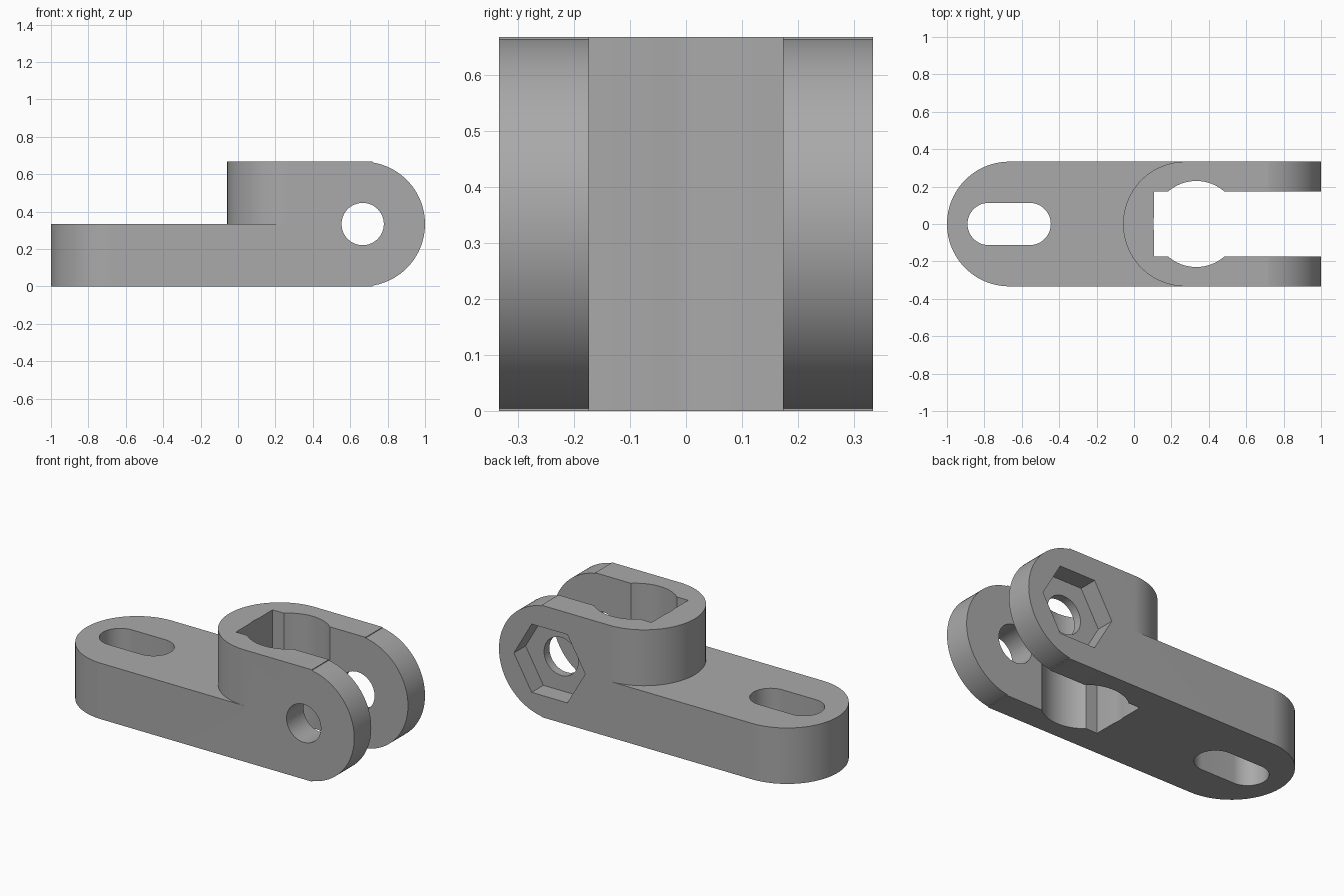
import bpy, bmesh
from math import sin, cos, pi, radians
from mathutils import Matrix

cube = bpy.data.objects.get("Cube")
if cube:
    bpy.data.objects.remove(cube, do_unlink=True)

grey = bpy.data.materials.new("matte_grey")
grey.use_nodes = True
COLOUR = (0.4, 0.4, 0.4, 1)
grey.diffuse_color = COLOUR
grey.node_tree.nodes["Principled BSDF"].inputs["Base Color"].default_value = COLOUR

R = 1 / 3          # half width, plate thickness and end radius
PIVOT = 2 / 3      # x of the pivot bore


def arc(cx, r, start, end, steps):
    """Points on an arc centred on (cx, 0), angles in degrees."""
    return [(cx + r * cos(radians(start + (end - start) * i / steps)),
             r * sin(radians(start + (end - start) * i / steps)))
            for i in range(steps + 1)]


def extrude(name, outline, low, high, across=False):
    """Extrude an outline along z, or along y at pivot height."""
    bm = bmesh.new()
    face = bm.faces.new([bm.verts.new((u, v, low)) for u, v in outline])
    top = bmesh.ops.extrude_face_region(bm, geom=[face])["geom"]
    moved = [v for v in top if isinstance(v, bmesh.types.BMVert)]
    bmesh.ops.translate(bm, verts=moved, vec=(0, 0, high - low))
    if across:
        turn = Matrix.Translation((0, 0, R)) @ Matrix.Rotation(pi / 2, 4, 'X')
        bm.transform(turn)
    bmesh.ops.recalc_face_normals(bm, faces=bm.faces)
    mesh = bpy.data.meshes.new(name)
    bm.to_mesh(mesh)
    bm.free()
    mesh.materials.append(grey)
    obj = bpy.data.objects.new(name, mesh)
    bpy.context.collection.objects.link(obj)
    return obj


def circle(cx, r, sides=64):
    return arc(cx, r, 0, 360, sides)[:-1]


def box(x0, x1, half):
    return [(x0, -half), (x1, -half), (x1, half), (x0, half)]


# Solid parts: mounting plate, raised clamp block, rounded pivot end
body = extrude("clamp_bracket", arc(-PIVOT, R, 90, 270, 48) + [(0.5, -R), (0.5, R)], 0, R)
block = extrude("clamp_block", arc(0.275, R, 90, 270, 48) + [(0.72, -R), (0.72, R)], 0, 2 * R)
pivot_end = extrude("pivot_end", circle(PIVOT, R, 96), -R, R, across=True)

# Openings: plate slot, gap between the arms, round clamp bore, bolt bore, nut pocket
slot = extrude("slot_cutter", arc(-0.777, 0.113, 90, 270, 24) + arc(-0.558, 0.113, -90, 90, 24), -1, 1)
gap = extrude("gap_cutter", box(0.107, 1.5, 0.173), -1, 1)
bore = extrude("bore_cutter", circle(0.333, 0.23), -1, 1)
bolt = extrude("bolt_cutter", circle(PIVOT, 0.113), -1, 1, across=True)
nut = extrude("nut_cutter", circle(PIVOT, 0.235, 6), -1, -R + 0.11, across=True)

steps = [(block, 'UNION'), (pivot_end, 'UNION')]
steps += [(c, 'DIFFERENCE') for c in (slot, gap, bore, bolt, nut)]
bpy.context.view_layer.objects.active = body
body.select_set(True)
for tool, operation in steps:
    mod = body.modifiers.new(tool.name, 'BOOLEAN')
    mod.operation = operation
    mod.solver = 'EXACT'
    mod.object = tool
    bpy.ops.object.modifier_apply(modifier=mod.name)
    bpy.data.objects.remove(tool, do_unlink=True)

bpy.ops.object.shade_smooth_by_angle(angle=radians(25))
